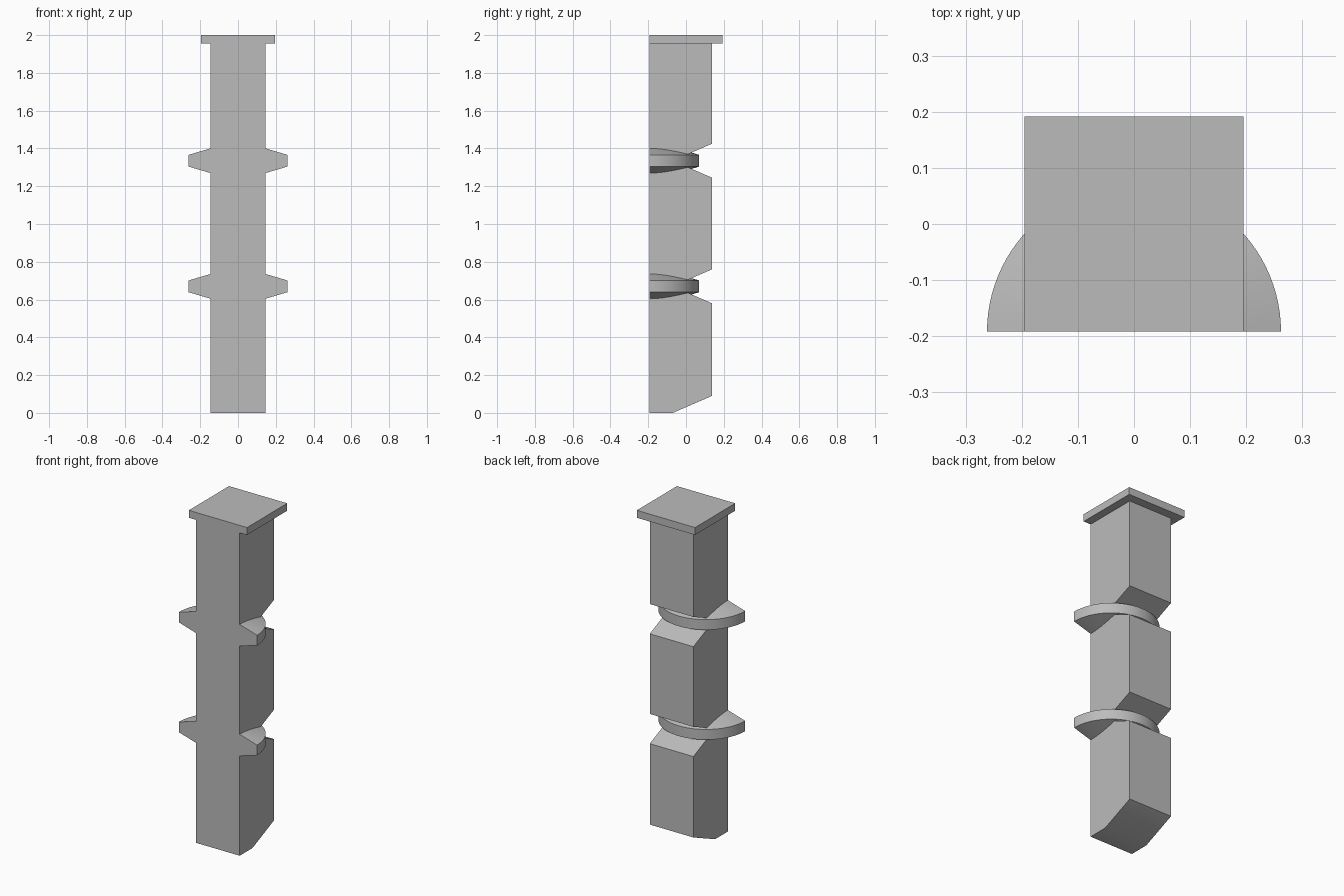
import bpy, bmesh
from math import pi, sin, cos

cube = bpy.data.objects.get("Cube")
if cube:
    bpy.data.objects.remove(cube, do_unlink=True)

FRONT, BACK = -0.192, 0.138
HALF_W = 0.146
NOTCH_Y, NOTCH_H = -0.07, 0.09
DISC_HEIGHTS = (0.67, 1.335)
CAP_Z, TOP = 1.955, 2.0

grey = bpy.data.materials.new("plain_grey")
grey.use_nodes = True
colour = (0.5, 0.5, 0.5, 1)
grey.diffuse_color = colour
grey.node_tree.nodes["Principled BSDF"].inputs["Base Color"].default_value = colour


def prism(name, outline, direction):
    """Extrude a closed 3D outline along a direction."""
    bm = bmesh.new()
    face = bm.faces.new([bm.verts.new(p) for p in outline])
    out = bmesh.ops.extrude_face_region(bm, geom=[face])
    verts = [g for g in out["geom"] if isinstance(g, bmesh.types.BMVert)]
    bmesh.ops.translate(bm, verts=verts, vec=direction)
    return finish(name, bm)


def finish(name, bm):
    bmesh.ops.recalc_face_normals(bm, faces=bm.faces)
    mesh = bpy.data.meshes.new(name)
    bm.to_mesh(mesh)
    bm.free()
    mesh.materials.append(grey)
    obj = bpy.data.objects.new(name, mesh)
    bpy.context.collection.objects.link(obj)
    return obj


def half_disc(name, z, steps=48):
    """Half round flange, thick near the axis and thin at the rim."""
    bm = bmesh.new()
    inner, rim = 0.1, 0.262
    rings = []
    for r, h in ((inner, 0.079), (rim, 0.031)):
        for s in (1, -1):
            rings.append([bm.verts.new((r * cos(pi * i / steps),
                                        FRONT + r * sin(pi * i / steps),
                                        z + s * h)) for i in range(steps + 1)])
    in_top, in_low, out_top, out_low = rings
    for a, b in ((in_top, out_top), (out_top, out_low), (out_low, in_low)):
        for i in range(steps):
            bm.faces.new((a[i], a[i + 1], b[i + 1], b[i]))
    # Flat hub and front faces
    bm.faces.new(in_top)
    bm.faces.new(in_low)
    bm.faces.new((out_top[0], in_top[0], in_top[-1], out_top[-1],
                  out_low[-1], in_low[-1], in_low[0], out_low[0]))
    return finish(name, bm)


# Post: side profile with a bevelled foot and a V notch behind each flange
profile = [(FRONT, 0), (NOTCH_Y, 0), (BACK, NOTCH_H)]
for z in DISC_HEIGHTS:
    profile += [(BACK, z - NOTCH_H), (NOTCH_Y, z), (BACK, z + NOTCH_H)]
profile += [(BACK, CAP_Z), (FRONT, CAP_Z)]
post = prism("post", [(-HALF_W, y, z) for y, z in profile], (2 * HALF_W, 0, 0))

# Flanges merged into the post
bpy.context.view_layer.objects.active = post
for i, z in enumerate(DISC_HEIGHTS):
    disc = half_disc(f"flange_{i + 1}", z)
    mod = post.modifiers.new("join_flange", "BOOLEAN")
    mod.operation = "UNION"
    mod.solver = "EXACT"
    mod.object = disc
    bpy.ops.object.modifier_apply(modifier=mod.name)
    bpy.data.objects.remove(disc, do_unlink=True)

# Cap plate overhanging the sides and the back
cap_x = 0.195
cap = prism("cap", [(-cap_x, FRONT, CAP_Z), (cap_x, FRONT, CAP_Z),
                    (cap_x, -FRONT, CAP_Z), (-cap_x, -FRONT, CAP_Z)],
            (0, 0, TOP - CAP_Z))

bpy.ops.object.select_all(action="DESELECT")
post.select_set(True)
bpy.ops.object.shade_smooth_by_angle()
